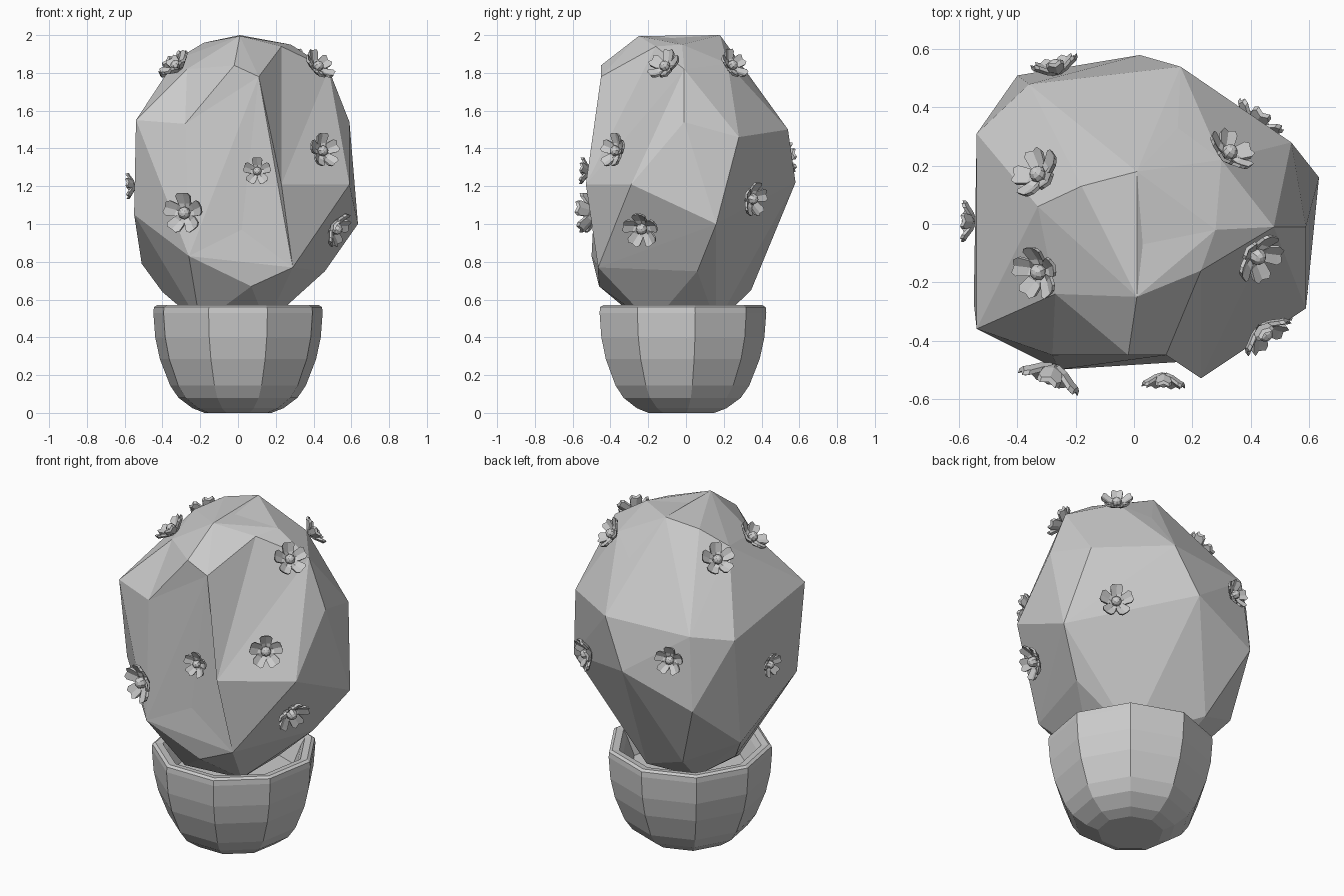
import bpy, bmesh
from math import sin, cos, pi, radians
from mathutils import Vector, Matrix
from mathutils.bvhtree import BVHTree

if "Cube" in bpy.data.objects:
    bpy.data.objects.remove(bpy.data.objects["Cube"])


def make_object(name, bm):
    bmesh.ops.recalc_face_normals(bm, faces=bm.faces)
    mesh = bpy.data.meshes.new(name)
    bm.to_mesh(mesh)
    bm.free()
    ob = bpy.data.objects.new(name, mesh)
    bpy.context.collection.objects.link(ob)
    return ob


# Pot: nine-sided lathe with a hollow inside
SIDES = 9
profile = [(.18, .0), (.245, .025), (.32, .08), (.365, .145), (.42, .285), (.445, .40),
           (.455, .53), (.452, .56), (.435, .57), (.395, .565), (.375, .53), (.33, .42)]
bm = bmesh.new()
rings = []
for r, z in profile:
    rings.append([bm.verts.new((r * sin(a), -.03 + r * cos(a), z))
                  for a in (2 * pi * i / SIDES for i in range(SIDES))])
for lo, hi in zip(rings, rings[1:]):
    for i in range(SIDES):
        j = (i + 1) % SIDES
        bm.faces.new((lo[i], lo[j], hi[j], hi[i]))
bm.faces.new(rings[0])
bm.faces.new(rings[-1])
make_object("pot", bm)

# Cactus body: faceted hull around its corner points
crown_edge, brow, brow_left = (.23, -.16, 1.94), (.11, -.45, 1.78), (-.02, -.45, 1.84)
knee, hip, toe, heel = (.23, -.53, 1.21), (.59, -.29, 1.21), (.29, -.465, .77), (.46, .06, .75)
shoulder, cheek, temple = (.48, -.01, 1.82), (-.28, -.45, 1.53), (-.27, -.24, 1.82)
corners = [
    crown_edge, brow, brow_left, knee, hip, toe, heel, shoulder, cheek, temple,
    # crown
    (.01, -.25, 1.995), (.01, .18, 2.0), (.03, -.07, 1.985), (.28, -.02, 1.95),
    (-.18, .13, 1.96), (-.33, .06, 1.87), (.30, .22, 1.85), (.15, .33, 1.77),
    # upper belly
    (-.54, -.36, 1.55), (.59, -.01, 1.54), (.54, .28, 1.46),
    (.16, .54, 1.50), (-.36, .48, 1.49), (-.54, .31, 1.45),
    # lower belly
    (.635, .16, 1.0), (.02, .58, 1.22), (-.40, .51, 1.06), (-.55, -.27, 1.05),
    (-.26, -.50, .83), (.02, -.47, .97),
    # foot
    (.07, -.46, .67), (-.51, .21, .79), (-.22, .345, .65), (-.40, .10, .64),
    (-.20, -.22, .47), (.15, -.18, .47), (.15, .16, .47), (-.16, .14, .47)]
bm = bmesh.new()
verts = [bm.verts.new(c) for c in corners]
bmesh.ops.convex_hull(bm, input=verts)
loose = [v for v in bm.verts if not v.link_faces]
inside = [v.co.copy() for v in loose]
bmesh.ops.delete(bm, geom=loose, context='VERTS')
bmesh.ops.triangulate(bm, faces=bm.faces)
bmesh.ops.recalc_face_normals(bm, faces=bm.faces)
surface = BVHTree.FromBMesh(bm)      # the flowers sit on the undented hull

# Dents: pull the nearest facet in to each corner left under the hull
for p in inside:
    tree = BVHTree.FromBMesh(bm)
    bm.faces.ensure_lookup_table()
    face = bm.faces[tree.find_nearest(p)[2]]
    bmesh.ops.poke(bm, faces=[face])["verts"][0].co = p
    bm.normal_update()


def corner(p):
    return min(bm.verts, key=lambda v: (v.co - Vector(p)).length)


def across(e):
    return [v for f in e.link_faces for v in f.verts if v not in e.verts]


def flip(e):
    a, b = across(e)
    if bm.edges.get((a, b)):
        return False
    bmesh.ops.rotate_edges(bm, edges=[e], use_ccw=False)
    bm.normal_update()
    return True


# Folds: swap a facet diagonal so the crease runs inward between a and b
def fold(a, b):
    want = {corner(a), corner(b)}
    for e in bm.edges:
        if set(across(e)) == want:
            flip(e)
            return


# Grooves: detach a corner from unwanted neighbours, leaving a sharp ridge
def detach(p, unwanted):
    v = corner(p)
    for _ in range(8):
        cut = [e for e in v.link_edges if unwanted(e.other_vert(v).co)]
        cut.sort(key=lambda e: -e.other_vert(v).co.z)
        if not any(flip(e) for e in cut[:] if e.is_valid and len(v.link_edges) > 3):
            return
        # one pass may flip several edges; re-collect and repeat


fold(knee, shoulder)
fold(crown_edge, knee)
fold(knee, heel)
fold(cheek, temple)
detach(knee, lambda c: c.x < .10)
make_object("cactus_body", bm)


# Flowers: five thick cupped petals round a ball
def flower(name, pos, normal, size):
    bm = bmesh.new()
    bmesh.ops.create_uvsphere(bm, u_segments=8, v_segments=6, radius=.034,
                              matrix=Matrix.Translation((0, 0, .035)))
    rows = [(.012, .012, .01), (.05, .034, .024), (.09, .041, .05), (.106, .028, .058)]
    for k in range(5):
        rot = Matrix.Rotation(radians(72 * k + 90), 3, 'Z')
        layers = []
        for drop in (0, -.018):
            layers.append([[bm.verts.new(rot @ Vector((r, s * w, h + abs(s) * .012 + drop)))
                            for s in (-1, 0, 1)] for r, w, h in rows])
        top, low = layers
        for g in layers:
            for i in range(3):
                for j in range(2):
                    bm.faces.new((g[i][j], g[i + 1][j], g[i + 1][j + 1], g[i][j + 1]))
        rim = [(i, 0) for i in range(4)] + [(3, 1)] + [(i, 2) for i in (3, 2, 1, 0)] + [(0, 1)]
        for (a, b), (c, d) in zip(rim, rim[1:] + rim[:1]):
            bm.faces.new((top[a][b], top[c][d], low[c][d], low[a][b]))
    ob = make_object(name, bm)
    n = Vector(normal).normalized()
    ob.matrix_world = (Matrix.Translation(pos) @ n.to_track_quat('Z', 'Y').to_matrix().to_4x4()
                       @ Matrix.Scale(size, 4))


blooms = [((-.33, -.165, 1.84), .85), ((-.34, .18, 1.84), .85), ((.43, -.12, 1.84), .85),
          ((.33, .25, 1.84), .8), ((.43, -.35, 1.38), .85), ((.51, -.23, .98), .9),
          ((.43, .37, 1.13), .85), ((-.27, .55, 1.35), .75), ((-.58, .01, 1.20), .65),
          ((-.28, -.51, 1.06), 1.0), ((.10, -.54, 1.28), .68)]
for i, (p, s) in enumerate(blooms):
    p = Vector(p)
    hit, n, _, dist = surface.find_nearest(p)
    out = Vector((p.x, p.y, (p.z - 1.25) * .8)).normalized()
    flower(f"flower_{i + 1}", hit + n * .004, n + out * .3, s)
